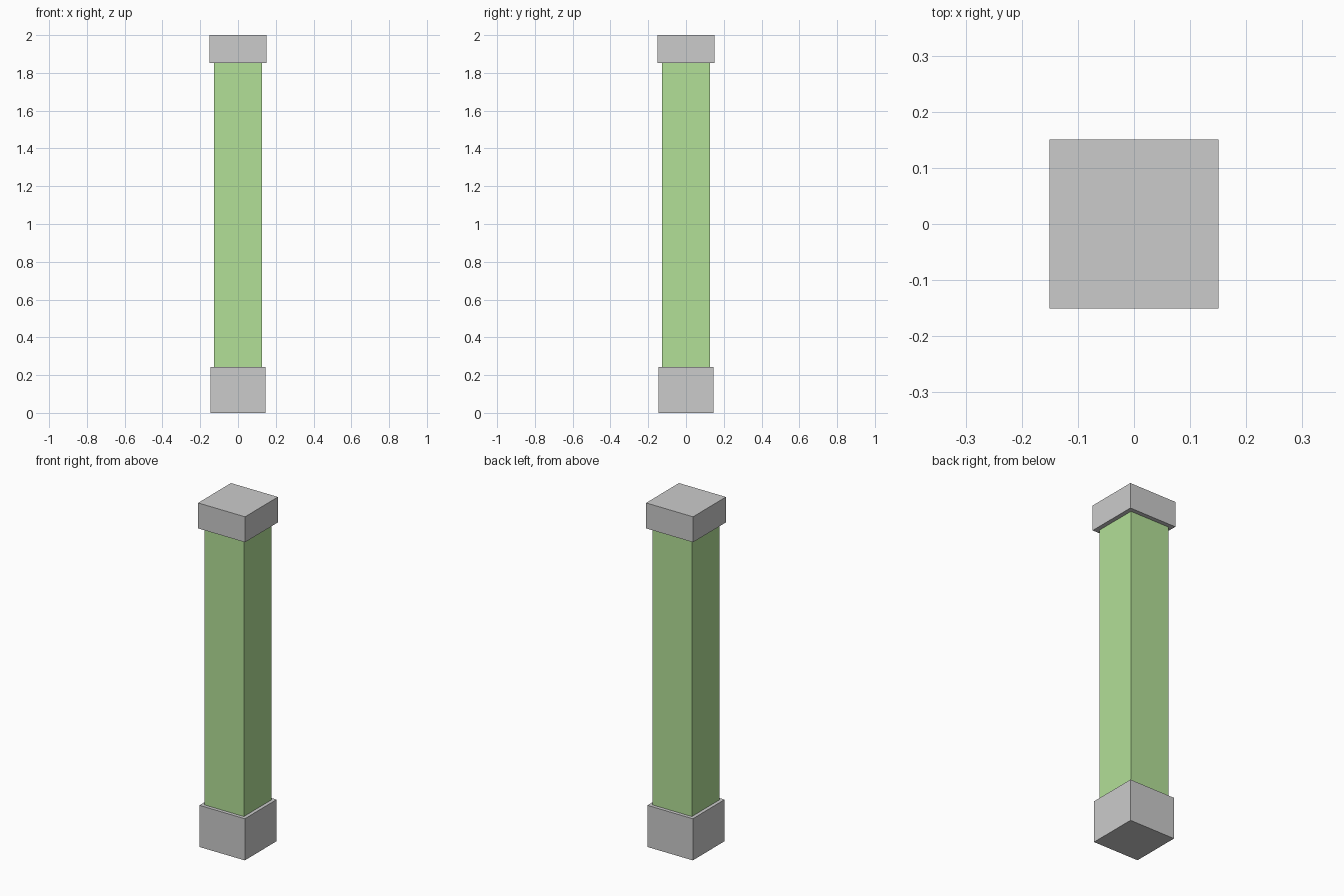
import bpy

if "Cube" in bpy.data.objects:
    bpy.data.objects.remove(bpy.data.objects["Cube"])


def box(name, half, z0, z1):
    bpy.ops.mesh.primitive_cube_add(size=1, location=(0, 0, (z0 + z1) / 2))
    ob = bpy.context.object
    ob.name = name
    ob.scale = (2 * half, 2 * half, z1 - z0)
    bpy.ops.object.transform_apply(location=False, rotation=False, scale=True)
    return ob


# Grey base and cap blocks
box("base_block", 0.146, 0.0, 0.242)
box("cap_block", 0.151, 1.852, 2.0)

# Green square shaft between them
shaft = box("shaft", 0.126, 0.242, 1.852)
green = bpy.data.materials.new("green")
green.diffuse_color = (0.45, 0.745, 0.31, 1)
green.use_nodes = True
green.node_tree.nodes["Principled BSDF"].inputs["Base Color"].default_value = green.diffuse_color
shaft.data.materials.append(green)
